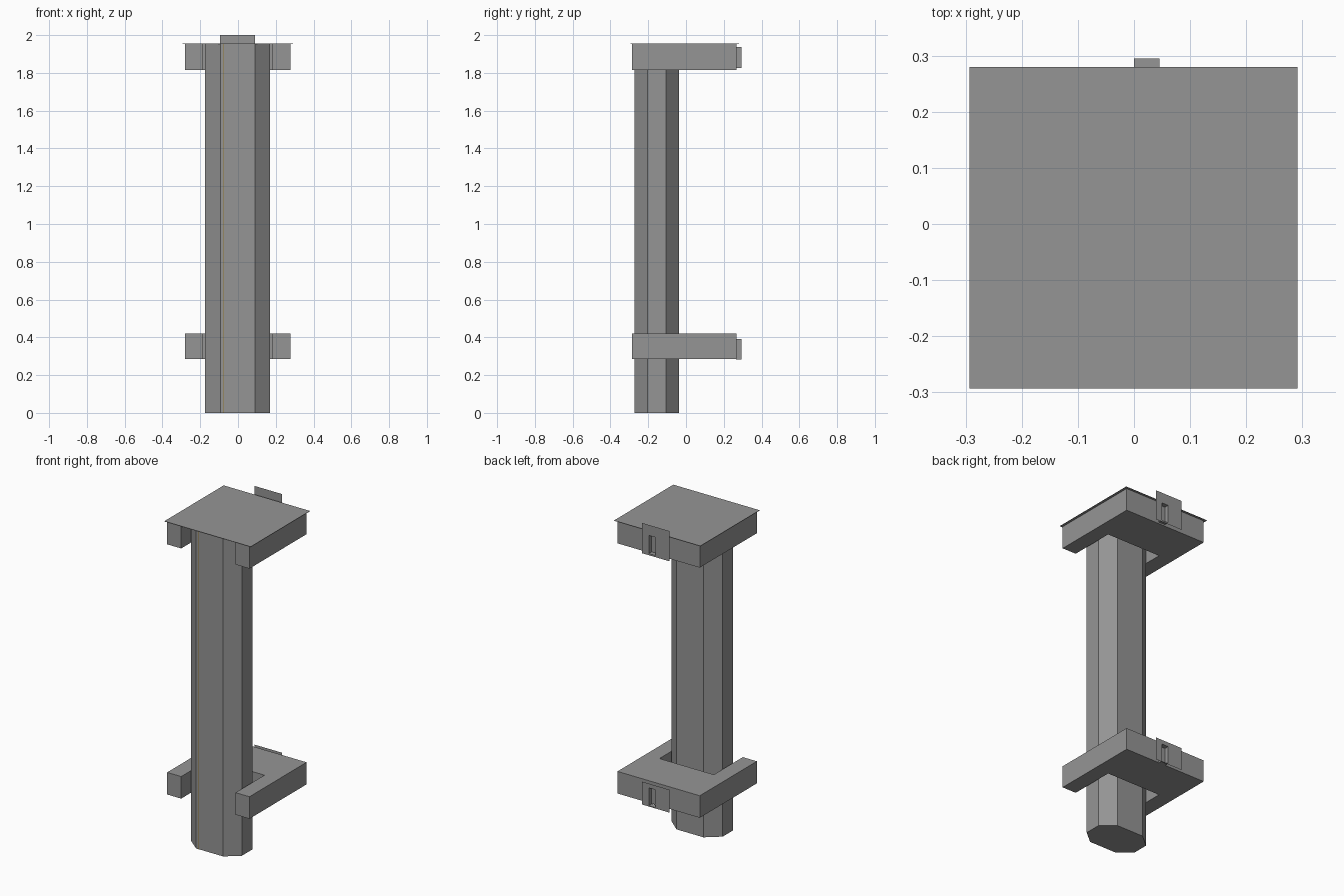
import bpy, bmesh

if "Cube" in bpy.data.objects:
    bpy.data.objects.remove(bpy.data.objects["Cube"])


def material(name, r, g, b):
    m = bpy.data.materials.new(name)
    m.diffuse_color = (r, g, b, 1)
    m.use_nodes = True
    m.node_tree.nodes["Principled BSDF"].inputs["Base Color"].default_value = m.diffuse_color
    return m


GREY = material("concrete grey", 0.3, 0.3, 0.3)
BROWN = material("ochre seam", 0.3, 0.19, 0.03)


def make(name, bm, mat):
    me = bpy.data.meshes.new(name)
    bm.to_mesh(me)
    bm.free()
    me.materials.append(mat)
    ob = bpy.data.objects.new(name, me)
    bpy.context.collection.objects.link(ob)
    return ob


def face(bm, pts):
    return bm.faces.new([bm.verts.new(p) for p in pts])


def prism(name, outline, z0, z1, mat=GREY):
    """Extrude an xy outline from z0 up to z1."""
    bm = bmesh.new()
    f = face(bm, [(x, y, z0) for x, y in outline])
    ext = bmesh.ops.extrude_face_region(bm, geom=[f])
    for v in ext["geom"]:
        if isinstance(v, bmesh.types.BMVert):
            v.co.z = z1
    bmesh.ops.recalc_face_normals(bm, faces=bm.faces)
    return make(name, bm, mat)


# Eight-sided column
prism("column", [(-.093, -.272), (.09, -.272), (.17, -.205), (.17, -.105),
                 (.09, -.036), (-.093, -.036), (-.175, -.105), (-.175, -.205)], 0, 1.953)

# Thin seam running up the front of the column
prism("front_seam", [(-.077, -.273), (-.073, -.273), (-.073, -.271), (-.077, -.271)],
      0, 1.953, BROWN)

# U-shaped collars around the column, open at the front
COLLAR = [(-.28, -.285), (-.185, -.285), (-.185, -.005), (.183, -.005),
          (.183, -.285), (.277, -.285), (.277, .267), (-.28, .267)]
prism("upper_collar", COLLAR, 1.815, 1.953)
prism("lower_collar", COLLAR, .285, .42)

# Thin roof sheet over the upper collar
prism("roof_sheet", [(-.293, -.293), (.291, -.293), (.291, .28), (-.293, .28)], 1.954, 1.956)


def back_panel(name, z0, z1, h0, h1):
    """Sheet behind a collar with a slot and the slot's inner walls."""
    bm = bmesh.new()
    yo, yi = .295, .266
    x0, x1, a, b = -.095, .09, 0, .045
    for l, r, lo, hi in ((x0, a, z0, z1), (b, x1, z0, z1), (a, b, h1, z1), (a, b, z0, h0)):
        face(bm, [(r, yo, lo), (l, yo, lo), (l, yo, hi), (r, yo, hi)])
    # side walls of the slot face inwards
    face(bm, [(a, yi, h0), (a, yi, h1), (a, yo, h1), (a, yo, h0)])
    face(bm, [(b, yi, h0), (b, yo, h0), (b, yo, h1), (b, yi, h1)])
    for z in (h0, h1):
        face(bm, [(a, yi, z), (b, yi, z), (b, yo, z), (a, yo, z)])
    bmesh.ops.remove_doubles(bm, verts=bm.verts, dist=1e-5)
    return make(name, bm, GREY)


back_panel("upper_back_panel", 1.815, 2.0, 1.825, 1.936)
back_panel("lower_back_panel", .278, .418, .283, .392)
